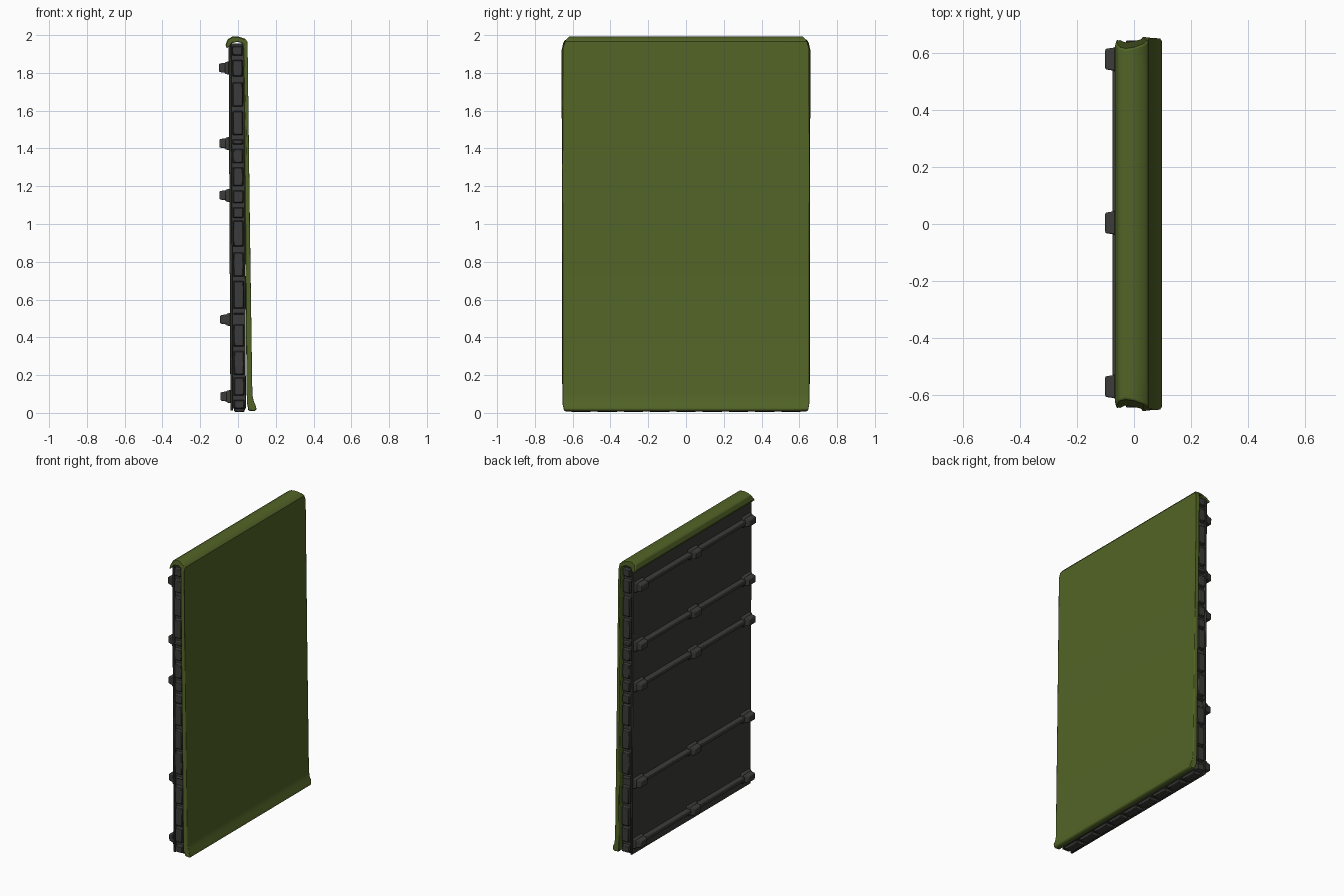
import bpy, bmesh

if "Cube" in bpy.data.objects:
    bpy.data.objects.remove(bpy.data.objects["Cube"])


def material(name, rgb):
    m = bpy.data.materials.new(name)
    m.diffuse_color = (*rgb, 1)
    m.use_nodes = True
    m.node_tree.nodes["Principled BSDF"].inputs["Base Color"].default_value = m.diffuse_color
    return m


GREEN = material("olive green", (0.085, 0.127, 0.02))
DARK = material("dark grey", (0.044, 0.044, 0.041))


def finish(name, bm, mat, bevel, segments=1):
    bmesh.ops.recalc_face_normals(bm, faces=bm.faces)
    mesh = bpy.data.meshes.new(name)
    bm.to_mesh(mesh)
    bm.free()
    mesh.materials.append(mat)
    ob = bpy.data.objects.new(name, mesh)
    bpy.context.collection.objects.link(ob)
    b = ob.modifiers.new("Bevel", "BEVEL")
    b.width, b.segments, b.limit_method = bevel, segments, "ANGLE"
    b.angle_limit = 0.7
    bpy.context.view_layer.objects.active = ob
    ob.select_set(True)
    bpy.ops.object.shade_smooth_by_angle(angle=0.6)
    ob.select_set(False)
    return ob


def box(bm, x, y, z, taper=None, amount=0.008):
    """Box from ranges; taper = (axis, sign) narrows that end."""
    lo, hi = zip(x, y, z)
    verts = bmesh.ops.create_cube(bm, size=1)["verts"]
    for v in verts:
        s = [2 * c for c in v.co]
        p = [(lo[i] + hi[i]) / 2 + s[i] * (hi[i] - lo[i]) / 2 for i in range(3)]
        if taper and s[taper[0]] * taper[1] > 0:
            for i in range(3):
                if i != taper[0]:
                    p[i] -= s[i] * amount
        p[0] += 0.010 * (1 - p[2] / 2)  # slight lean of the frame
        v.co = p


# Green cover: hooked top edge, flat face, flared bottom lip
profile = [(0.099, 0.018), (0.093, 0.04), (0.082, 0.065), (0.076, 0.1), (0.063, 1.0),
           (0.051, 1.93), (0.050, 1.965), (0.038, 1.98), (0.0, 1.993), (-0.03, 1.992),
           (-0.055, 1.978), (-0.066, 1.947), (-0.06, 1.93), (-0.05, 1.938),
           (-0.03, 1.958), (0.0, 1.965), (0.022, 1.955), (0.028, 1.92), (0.036, 1.0),
           (0.046, 0.1), (0.048, 0.05), (0.055, 0.012), (0.085, 0.008)]


def half_width(x, z):
    w = 0.655
    if z > 1.93:
        w -= 0.035 * ((z - 1.93) / 0.063) ** 2 - min(0, x) * 0.25
    if z < 0.04:
        w -= 0.015 * (1 - z / 0.04)
    return w


bm = bmesh.new()
steps = 12
rows = []
for i in range(steps + 1):
    t = 2 * i / steps - 1
    rows.append([bm.verts.new((x, t * half_width(x, z), z)) for x, z in profile])
n = len(profile)
for a, b in zip(rows, rows[1:]):
    for j in range(n):
        bm.faces.new((a[j], a[(j + 1) % n], b[(j + 1) % n], b[j]))
bm.faces.new(rows[0])
bm.faces.new(rows[-1])
finish("green_cover", bm, GREEN, 0.005, 2)

# Backing panel with thin side flanges at the rear
bm = bmesh.new()
box(bm, (-0.045, 0.032), (-0.622, 0.622), (0.022, 1.955))
box(bm, (-0.050, -0.036), (-0.636, 0.636), (0.012, 1.955))
finish("backing_panel", bm, DARK, 0.003)

# Side blocks between the recesses, mirrored on both edges
bm = bmesh.new()
cells = [(0.02, 0.07), (0.09, 0.19), (0.2, 0.33), (0.35, 0.47), (0.52, 0.53),
         (0.55, 0.7), (0.72, 0.85), (0.88, 1.02), (1.03, 1.09), (1.11, 1.18),
         (1.2, 1.3), (1.32, 1.40), (1.42, 1.45), (1.47, 1.6), (1.62, 1.75),
         (1.78, 1.87), (1.89, 1.945)]
for s in (-1, 1):
    for a, b in cells:
        ys = sorted((s * 0.61, s * 0.646))
        box(bm, (-0.033, 0.026), ys, (a, b), (1, s), 0.005)
finish("side_blocks", bm, DARK, 0.003)

# Blocks along the bottom edge
bm = bmesh.new()
for i in range(9):
    c = (i - 4) * 0.139
    box(bm, (-0.035, 0.03), (c - 0.06, c + 0.06), (0.006, 0.04), (2, -1), 0.006)
finish("bottom_blocks", bm, DARK, 0.003)

# Cross rails with three clips each
rails, clips = bmesh.new(), bmesh.new()
for z in (0.085, 0.493, 1.15, 1.425, 1.825):
    box(rails, (-0.076, -0.04), (-0.62, 0.62), (z - 0.022, z + 0.022), (0, -1), 0.009)
    for c in (-0.572, 0.004, 0.58):
        box(clips, (-0.102, -0.062), (c - 0.042, c + 0.042),
            (z - 0.026, z + 0.03), (0, -1), 0.006)
        box(clips, (-0.07, -0.04), (c - 0.05, c + 0.05),
            (z - 0.036, z + 0.038), (0, -1), 0.006)
finish("cross_rails", rails, DARK, 0.004, 2)
finish("rail_clips", clips, DARK, 0.005, 2)
